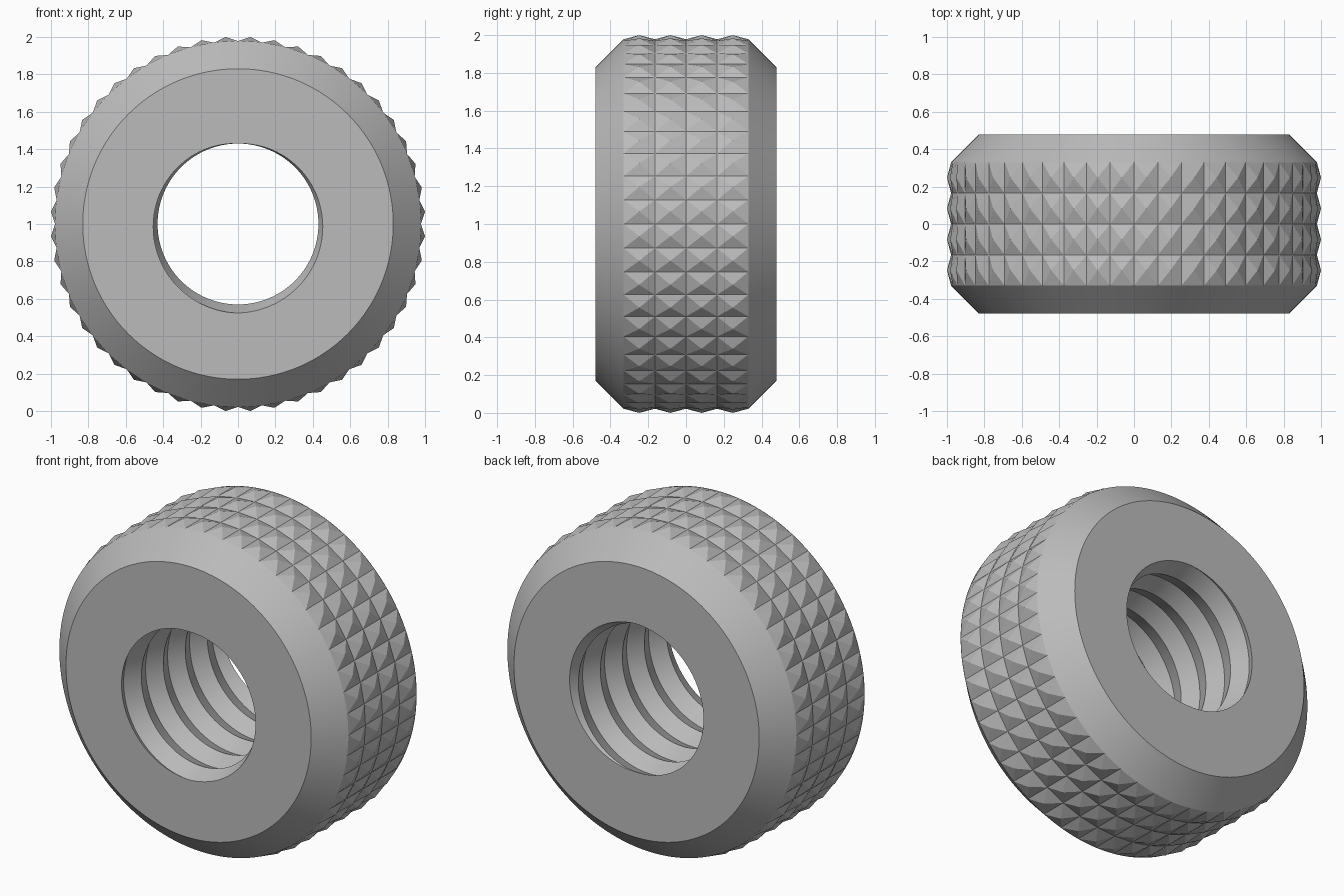
import bpy, bmesh, math

cube = bpy.data.objects.get("Cube")
if cube:
    bpy.data.objects.remove(cube, do_unlink=True)

HALF = 0.478              # half the width of the nut
BAND = 0.33               # half the width of the knurled band
BASE, TIP = 0.978, 1.002  # knurl base and tip radius
MINOR, MAJOR = 0.43, 0.476
PITCH = 2 * HALF / 4.5
SEGMENTS = 192
TEETH, ROWS = 48, 4

steel = bpy.data.materials.new("light_grey_metal")
steel.use_nodes = True
grey = (0.5, 0.5, 0.5, 1)
steel.diffuse_color = grey
steel.node_tree.nodes["Principled BSDF"].inputs["Base Color"].default_value = grey


def polar(radius, angle, y):
    return (radius * math.sin(angle), y, 1 + radius * math.cos(angle))


def finish(bm, name, smooth):
    bmesh.ops.remove_doubles(bm, verts=bm.verts, dist=1e-5)
    bmesh.ops.recalc_face_normals(bm, faces=bm.faces)
    mesh = bpy.data.meshes.new(name)
    bm.to_mesh(mesh)
    bm.free()
    mesh.materials.append(steel)
    obj = bpy.data.objects.new(name, mesh)
    bpy.context.collection.objects.link(obj)
    if smooth:
        bpy.ops.object.select_all(action="DESELECT")
        obj.select_set(True)
        bpy.context.view_layer.objects.active = obj
        bpy.ops.object.shade_smooth_by_angle(angle=math.radians(25))
    return obj


# Body: chamfered ring whose bore follows a helical V thread
outer = [(-HALF, 0.83), (-BAND, BASE), (-BAND, 0.965),
         (BAND, 0.965), (BAND, BASE), (HALF, 0.83)]


def thread_radius(y, angle):
    turn = ((y + HALF) / PITCH - angle / math.tau) % 1
    return MINOR + (MAJOR - MINOR) * (1 - abs(2 * turn - 1))


def section(angle):
    points = [polar(r, angle, y) for y, r in outer]
    for k in range(12, -5, -1):
        y = -HALF + PITCH * (angle / math.tau + k / 2)
        y = max(-HALF, min(HALF, y))
        points.append(polar(thread_radius(y, angle), angle, y))
    return points


bm = bmesh.new()
columns = [[bm.verts.new(p) for p in section(math.tau * i / SEGMENTS)]
           for i in range(SEGMENTS + 1)]
for a, b in zip(columns, columns[1:]):
    for j in range(len(a)):
        n = (j + 1) % len(a)
        bm.faces.new((a[j], a[n], b[n], b[j]))
finish(bm, "threaded_body", True)

# Knurl: rows of shallow four-sided pyramids around the band
bm = bmesh.new()
step, row = math.tau / TEETH, 2 * BAND / ROWS
for i in range(TEETH):
    for j in range(ROWS):
        a, y = i * step, -BAND + j * row
        corners = [bm.verts.new(polar(BASE, a + da, y + dy)) for da, dy in
                   ((0, 0), (step, 0), (step, row), (0, row))]
        tip = bm.verts.new(polar(TIP, a + step / 2, y + row / 2))
        for k in range(4):
            bm.faces.new((corners[k], corners[(k + 1) % 4], tip))
finish(bm, "knurled_grip", False)
